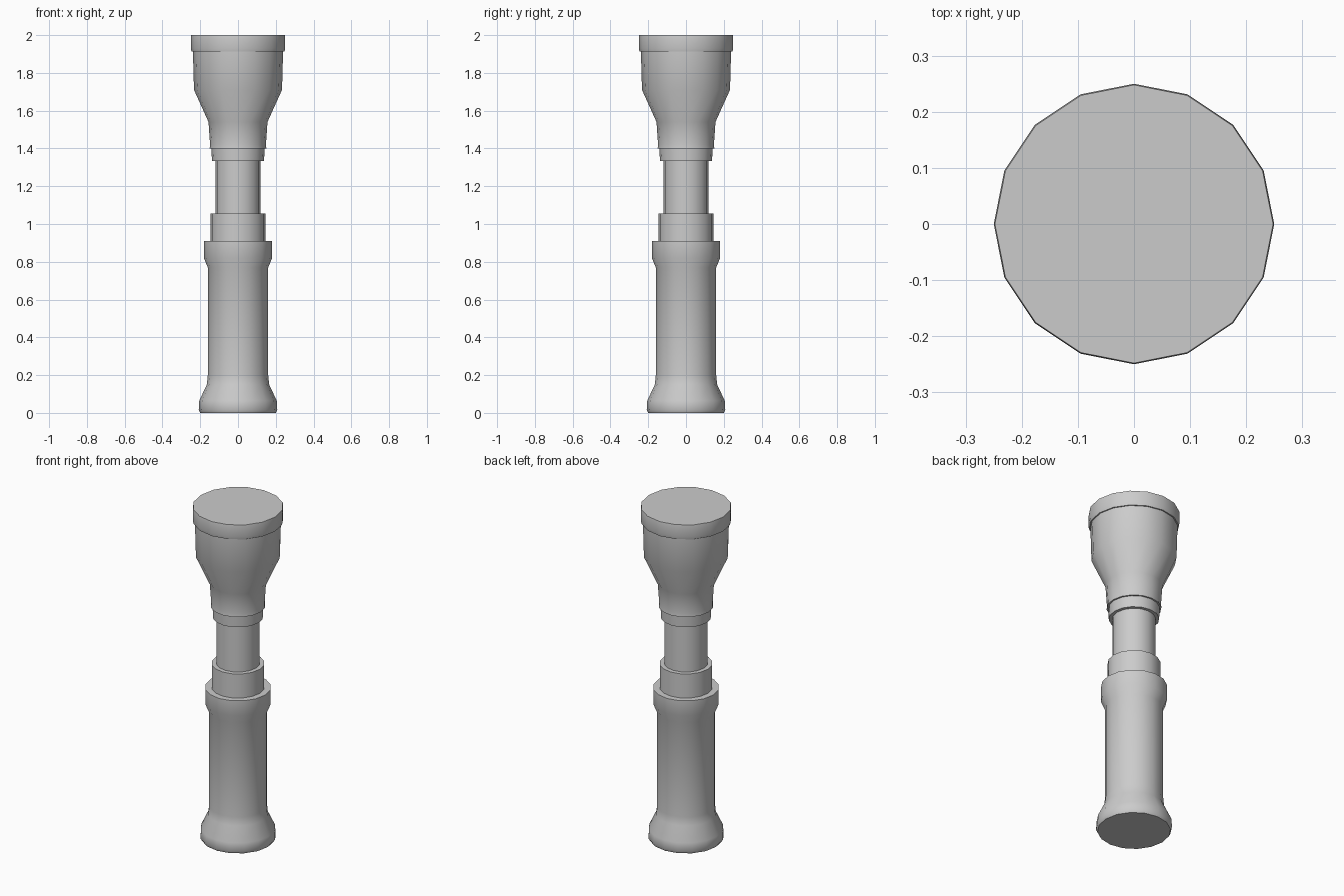
import bpy
import bmesh
from math import cos, sin, tau, radians

SIDES = 16

cube = bpy.data.objects.get("Cube")
if cube:
    bpy.data.objects.remove(cube, do_unlink=True)

grey = bpy.data.materials.new("light grey")
grey.use_nodes = True
grey.diffuse_color = (0.6, 0.6, 0.6, 1)
grey.node_tree.nodes["Principled BSDF"].inputs["Base Color"].default_value = (0.6, 0.6, 0.6, 1)


def lathe(name, profile):
    """Closed turned part from (radius, height) points, bottom to top."""
    bm = bmesh.new()
    rings = [[bm.verts.new((r * cos(tau * i / SIDES), r * sin(tau * i / SIDES), z))
              for i in range(SIDES)] for r, z in profile]
    for low, high in zip(rings, rings[1:]):
        for i in range(SIDES):
            j = (i + 1) % SIDES
            bm.faces.new((low[i], low[j], high[j], high[i]))
    bm.faces.new(rings[0][::-1])
    bm.faces.new(rings[-1])
    mesh = bpy.data.meshes.new(name)
    bm.to_mesh(mesh)
    bm.free()
    mesh.materials.append(grey)
    obj = bpy.data.objects.new(name, mesh)
    bpy.context.collection.objects.link(obj)
    bpy.ops.object.select_all(action="DESELECT")
    obj.select_set(True)
    bpy.context.view_layer.objects.active = obj
    bpy.ops.object.shade_smooth_by_angle(angle=radians(40))


# Grip with flared tail cap and thicker front collar
lathe("handle", [(0.2, 0), (0.208, 0.015), (0.205, 0.065), (0.165, 0.15),
                 (0.16, 0.2), (0.16, 0.77), (0.181, 0.82), (0.181, 0.91)])
# Stepped ring above the grip
lathe("handle_ring", [(0.145, 0.9), (0.145, 1.055)])
# Narrow neck
lathe("neck", [(0.119, 1.04), (0.119, 1.35)])
# Ring under the head
lathe("head_ring", [(0.138, 1.333), (0.141, 1.41)])
# Flared lamp head
lathe("head", [(0.15, 1.4), (0.148, 1.42), (0.156, 1.54), (0.233, 1.71), (0.239, 1.925)])
# Lens rim with flat lens
lathe("lens_rim", [(0.246, 1.912), (0.25, 1.93), (0.25, 1.985), (0.248, 2)])
